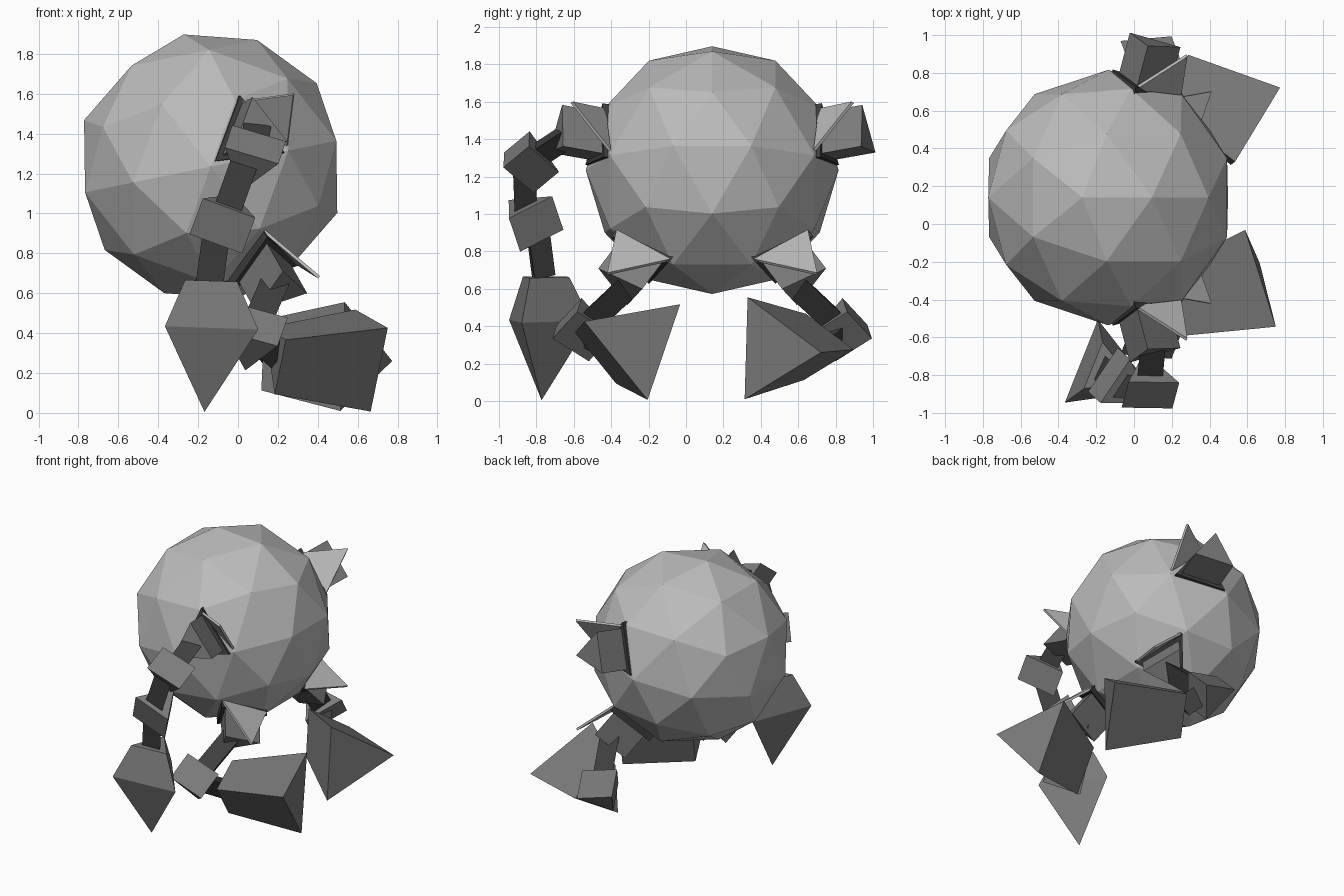
import bpy, bmesh, math
from mathutils import Vector as V

if "Cube" in bpy.data.objects:
    bpy.data.objects.remove(bpy.data.objects["Cube"])

MID_Y = 0.14          # body symmetry plane

def grey(name, v):
    m = bpy.data.materials.new(name)
    m.diffuse_color = (v, v, v, 1)
    m.use_nodes = True
    m.node_tree.nodes["Principled BSDF"].inputs["Base Color"].default_value = m.diffuse_color
    return m

LIGHT, MID, DARK = grey("light", 0.5), grey("mid", 0.2), grey("dark", 0.05)

def flip_point(p):
    return (p[0], 2 * MID_Y - p[1], p[2])

def flip_dir(d):
    return (d[0], -d[1], d[2])

def prism(name, stations, corner, mat):
    """Three-sided solid through (centre, radius) stations, one corner pointing along 'corner'."""
    pts = [V(p) for p, _ in stations]
    axis = (pts[-1] - pts[0]).normalized()
    a = V(corner)
    a = (a - axis * a.dot(axis)).normalized()
    b = axis.cross(a)
    bm = bmesh.new()
    rings = []
    for p, (_, r) in zip(pts, stations):
        rings.append([bm.verts.new(p + r * (math.cos(t) * a + math.sin(t) * b))
                      for t in (0, 2 * math.pi / 3, 4 * math.pi / 3)])
    for lo, hi in zip(rings, rings[1:]):
        for i in range(3):
            j = (i + 1) % 3
            bm.faces.new((lo[i], lo[j], hi[j], hi[i]))
    bm.faces.new(rings[0])
    bm.faces.new(rings[-1])
    bmesh.ops.remove_doubles(bm, verts=bm.verts, dist=0.0005)
    bmesh.ops.recalc_face_normals(bm, faces=bm.faces)
    me = bpy.data.meshes.new(name)
    bm.to_mesh(me)
    bm.free()
    me.materials.append(mat)
    ob = bpy.data.objects.new(name, me)
    bpy.context.collection.objects.link(ob)
    return ob

def along(name, c, axis, start, end, radius, corner, mat, mirror=False):
    """Constant prism around point c, from start to end along axis."""
    if mirror:
        c, axis, corner = flip_point(c), flip_dir(axis), flip_dir(corner)
    c, n = V(c), V(axis).normalized()
    return prism(name, [(c + n * start, radius), (c + n * end, radius)], corner, mat)

def link(name, p, q, corner, mirror=False, r=0.08):
    if mirror:
        p, q, corner = flip_point(p), flip_point(q), flip_dir(corner)
    prism(name, [(p, r), (q, r)], corner, DARK)

# body
bpy.ops.mesh.primitive_ico_sphere_add(subdivisions=2, radius=0.676,
                                      location=(-0.137, MID_Y, 1.235),
                                      rotation=(0, math.radians(-11.6), 0))
body = bpy.context.object
body.name = "body"
body.data.materials.append(LIGHT)

KNEE = (0.08, -0.575, 0.39)
for side, m in (("right", False), ("left", True)):
    # shoulder: mount on the body, block, raised flap
    c, n, k = (0.04, -0.46, 1.385), (0.25, -0.95, 0.17), (-0.177, -0.072, -0.14)
    along(side + "_shoulder_mount", c, n, -0.03, 0.015, 0.21, k, DARK, m)
    along(side + "_shoulder_block", c, n, 0.01, 0.235, 0.162, k, MID, m)
    along(side + "_shoulder_flap", (0.177, -0.485, 1.50), (-0.40, -0.74, -0.54),
          -0.008, 0.008, 0.19, (0.10, -0.125, 0.095), LIGHT, m)
    # hip: mount, block, flap
    c, n, k = (0.133, -0.223, 0.76), (0.41, -0.55, -0.725), (-0.15, 0.01, -0.145)
    along(side + "_hip_mount", c, n, -0.03, 0.015, 0.215, k, DARK, m)
    along(side + "_hip_block", c, n, 0.01, 0.21, 0.165, k, MID, m)
    along(side + "_hip_flap", (0.275, -0.293, 0.782), (0.65, 0.06, 0.76),
          -0.008, 0.008, 0.21, (0.13, -0.127, -0.10), LIGHT, m)
    # thigh and knee
    link(side + "_thigh", (0.19, -0.31, 0.64), KNEE, (0, 0.7, -0.6), m, 0.085)
    along(side + "_knee", KNEE, (-0.25, -0.65, -0.7), -0.1, 0.1, 0.162,
          (-0.1, 0.7, -0.6), MID, m)

# feet: flared wedges, each turned its own way
for side, toe, n, k, knee in (
        ("right", (0.668, -0.26, 0.317), (0.954, 0.295, 0.043), (-0.003, 0.055, -0.312), KNEE),
        ("left", (0.607, 0.455, 0.275), (0.85, -0.53, -0.02), (0.168, 0.27, -0.015),
         flip_point(KNEE))):
    toe = V(toe)
    heel = toe - 0.505 * V(n).normalized()
    prism(side + "_foot", [(heel, 0.205), (toe, 0.315)], k, MID)
    link(side + "_shin", knee, heel, (0, 0, -1))

# the one complete arm
E1, E2, WRIST = (0.07, -0.853, 1.287), (-0.07, -0.84, 0.96), (-0.145, -0.777, 0.663)
link("upper_arm", (0.09, -0.65, 1.42), E1, (-0.2, 0.65, -0.7))
along("elbow", E1, (-0.2, -0.75, -0.62), -0.09, 0.09, 0.162, (-0.2, 0.65, -0.7), MID)
link("forearm", (0.03, -0.885, 1.25), (-0.06, -0.875, 1.0), (0.1, 0.95, 0.28))
along("forearm_block", E2, (-0.33, 0.3, -0.89), -0.1, 0.1, 0.162, (0.1, 0.95, 0.28), MID)
link("wrist", (-0.11, -0.81, 0.92), WRIST, (-0.1, 0.95, 0))
prism("hand", [(WRIST, 0.153), ((-0.152, -0.777, 0.428), 0.273),
               ((-0.168, -0.772, 0.005), 0.0)], (-0.04, 0.277, 0), MID)
